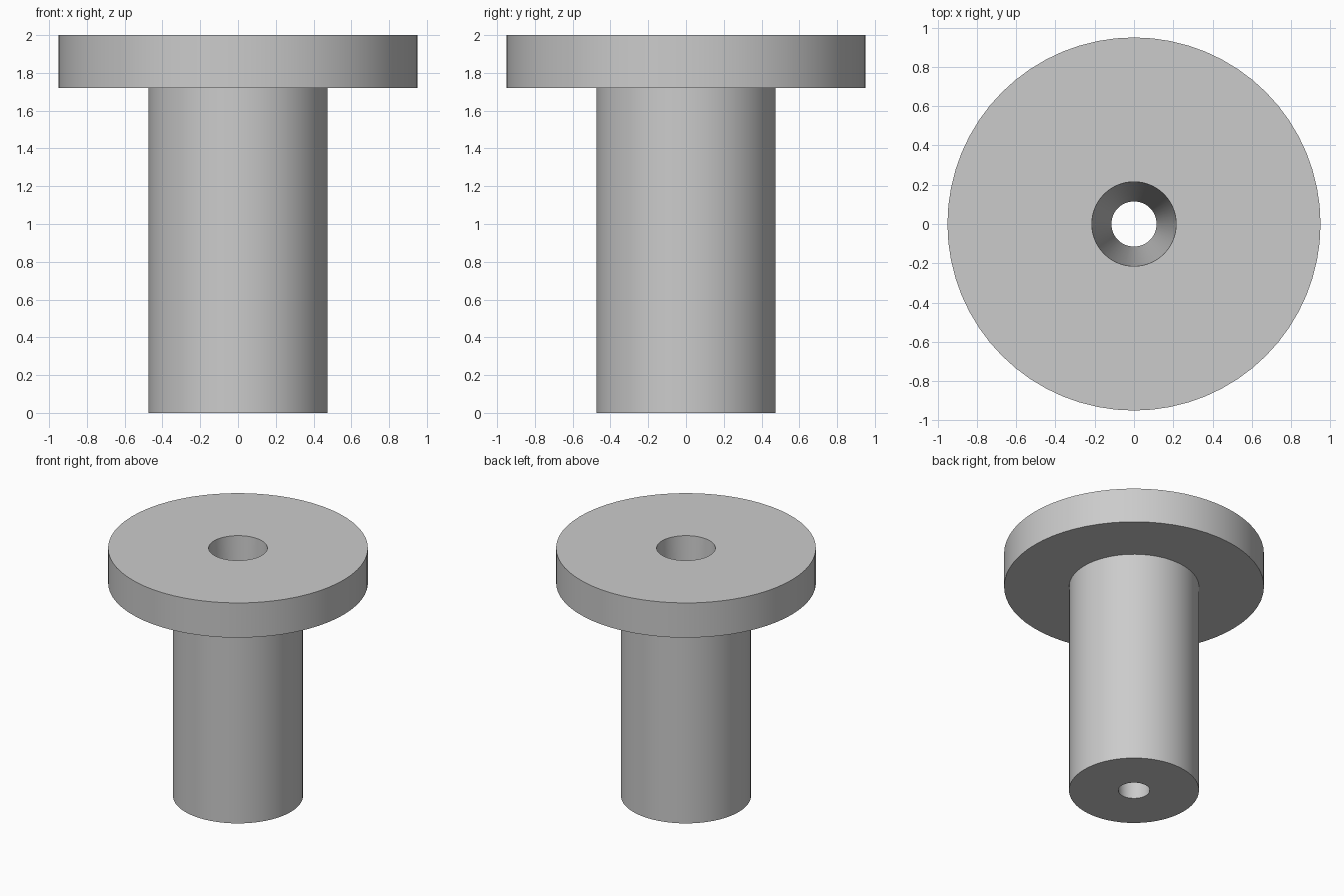
import bpy
import bmesh
import math

cube = bpy.data.objects.get("Cube")
if cube:
    bpy.data.objects.remove(cube, do_unlink=True)

SEGMENTS = 64
HEAD_R, SHAFT_R = 0.95, 0.475
BORE_TOP, BORE_BOTTOM = 0.215, 0.115
HEIGHT, HEAD_Z = 2.0, 1.72

# Plain grey material
grey = bpy.data.materials.new("light_grey")
grey.use_nodes = True
colour = (0.6, 0.6, 0.6, 1)
grey.diffuse_color = colour
grey.node_tree.nodes["Principled BSDF"].inputs["Base Color"].default_value = colour

# Closed cross-section: shaft, wide flat head and tapered through bore
profile = [(BORE_BOTTOM, 0), (SHAFT_R, 0), (SHAFT_R, HEAD_Z), (HEAD_R, HEAD_Z),
           (HEAD_R, HEIGHT), (BORE_TOP, HEIGHT)]

bm = bmesh.new()
verts = [bm.verts.new((r, 0, z)) for r, z in profile]
edges = [bm.edges.new((v, verts[(i + 1) % len(verts)])) for i, v in enumerate(verts)]
bmesh.ops.spin(bm, geom=verts + edges, cent=(0, 0, 0), axis=(0, 0, 1),
               angle=math.tau, steps=SEGMENTS, use_merge=False)
bmesh.ops.remove_doubles(bm, verts=bm.verts, dist=0.0001)
bmesh.ops.recalc_face_normals(bm, faces=bm.faces)

mesh = bpy.data.meshes.new("flanged_bushing")
bm.to_mesh(mesh)
bm.free()
mesh.materials.append(grey)

bushing = bpy.data.objects.new("flanged_bushing", mesh)
bpy.context.collection.objects.link(bushing)

# Smooth round walls, crisp rims
bpy.ops.object.select_all(action="DESELECT")
bushing.select_set(True)
bpy.context.view_layer.objects.active = bushing
bpy.ops.object.shade_smooth_by_angle(angle=math.radians(30))
